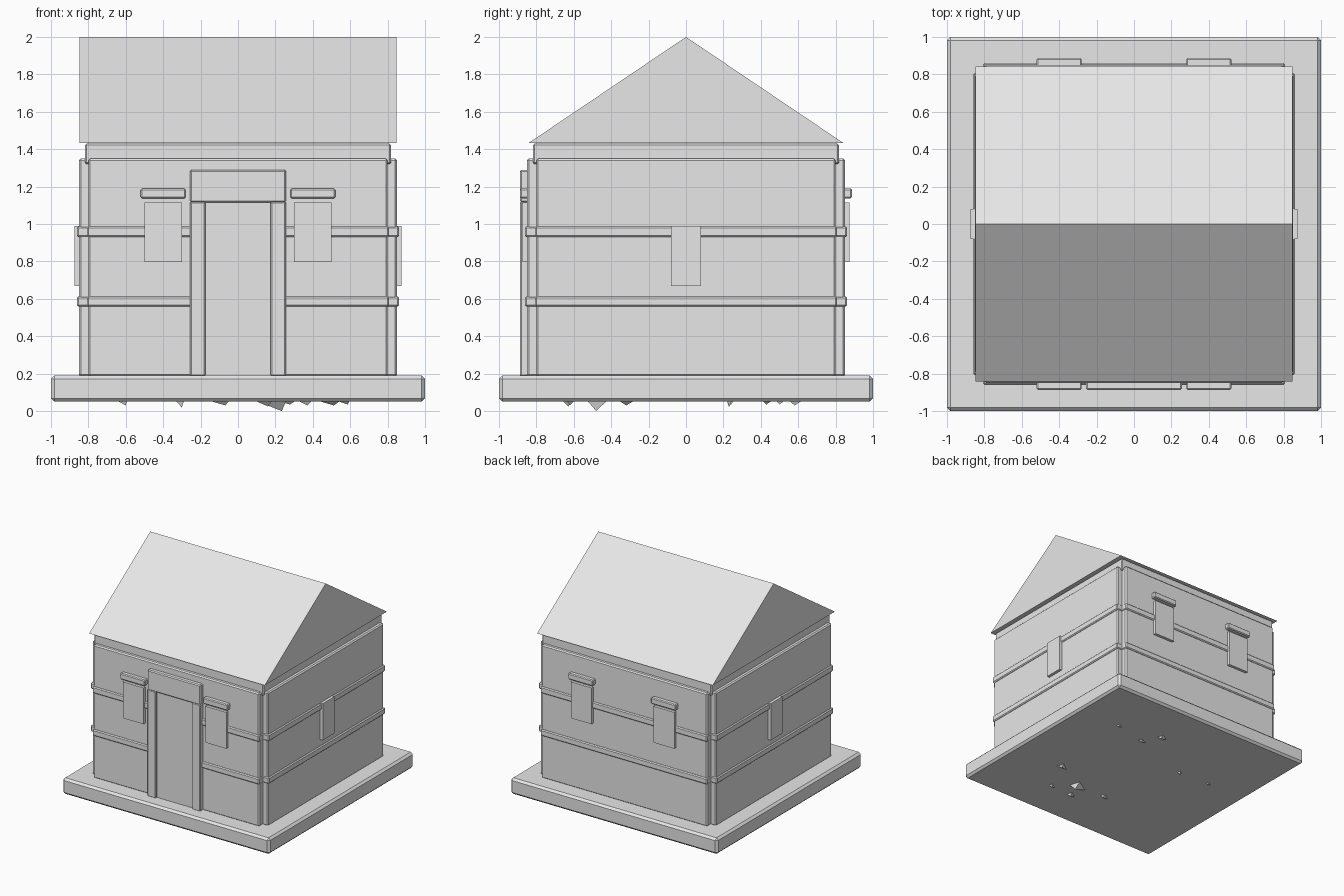
import bpy, bmesh, random
from mathutils import Vector

if "Cube" in bpy.data.objects:
    bpy.data.objects.remove(bpy.data.objects["Cube"])

random.seed(4)
stone = bpy.data.materials.new("light grey")
stone.diffuse_color = (0.8, 0.8, 0.8, 1)
stone.use_nodes = True
stone.node_tree.nodes["Principled BSDF"].inputs["Base Color"].default_value = stone.diffuse_color


def finish(name, bm, bevel=0.0):
    bmesh.ops.recalc_face_normals(bm, faces=bm.faces)
    if bevel:
        bmesh.ops.bevel(bm, geom=bm.edges[:], offset=bevel, segments=1,
                        affect='EDGES', clamp_overlap=True)
    me = bpy.data.meshes.new(name)
    bm.to_mesh(me)
    bm.free()
    me.materials.append(stone)
    ob = bpy.data.objects.new(name, me)
    bpy.context.collection.objects.link(ob)
    return ob


def box(name, x, y, z, bevel=0.0):
    """Box from (min, max) ranges, with optional chamfered edges."""
    bm = bmesh.new()
    bmesh.ops.create_cube(bm, size=1)
    for v in bm.verts:
        v.co = Vector([r[0] if c < 0 else r[1] for c, r in zip(v.co, (x, y, z))])
    return finish(name, bm, bevel)


def span(a, b, s):
    return tuple(sorted((a * s, b * s)))


# Base slab
box("base_slab", (-1, 1), (-1, 1), (0.05, 0.19), 0.018)

# Inner body, visible in the corner grooves, and the top band
box("body_core", (-0.8, 0.8), (-0.8, 0.8), (0.18, 1.4))
box("top_band", (-0.818, 0.818), (-0.818, 0.818), (1.32, 1.43), 0.008)

# Gable roof
bm = bmesh.new()
ends = [[bm.verts.new((x, y, z)) for y, z in ((-0.843, 1.432), (0.843, 1.432), (0, 2.0))]
        for x in (-0.848, 0.848)]
for e in ends:
    bm.faces.new(e)
for i in range(3):
    j = (i + 1) % 3
    bm.faces.new((ends[0][i], ends[0][j], ends[1][j], ends[1][i]))
finish("roof", bm)

for s, fb, lr in ((-1, "front", "left"), (1, "back", "right")):
    # Wall plates on each side, leaving grooved corners
    box(fb + "_wall", (-0.8, 0.8), span(0.79, 0.85, s), (0.185, 1.35), 0.01)
    box(lr + "_wall", span(0.79, 0.85, s), (-0.8, 0.8), (0.185, 1.35), 0.01)
    # Two horizontal bands
    for n, z in (("lower", (0.558, 0.613)), ("upper", (0.93, 0.987))):
        box(f"{fb}_{n}_band", (-0.806, 0.806), span(0.79, 0.861, s), z, 0.008)
        box(f"{lr}_{n}_band", span(0.79, 0.861, s), (-0.806, 0.806), z, 0.008)
    # Side window
    box(lr + "_window", span(0.83, 0.875, s), (-0.08, 0.08), (0.668, 0.988))
    # Front and back windows with lintels
    for t, side in ((-1, "left"), (1, "right")):
        box(f"{fb}_{side}_window", span(0.3, 0.5, t), span(0.83, 0.875, s), (0.798, 1.115))
        box(f"{fb}_{side}_lintel", span(0.28, 0.52, t), span(0.83, 0.887, s),
            (1.137, 1.19), 0.007)

# Door with posts and head beam
box("door", (-0.18, 0.18), (-0.868, -0.83), (0.185, 1.12))
for t, side in ((-1, "left"), (1, "right")):
    box(side + "_door_post", span(0.175, 0.256, t), (-0.887, -0.83), (0.185, 1.12), 0.007)
box("door_head", (-0.256, 0.256), (-0.887, -0.83), (1.115, 1.29), 0.008)

# Rock shards poking out under the slab: x, y, size, tip height
shards = ((0.26, 0.43, .07, .035), (0.16, 0.58, .07, .03), (-0.31, 0.23, .03, .02),
          (-0.62, 0.24, .035, .03), (0.49, -0.32, .08, .03), (0.18, -0.48, .1, 0),
          (-0.1, -0.48, .07, .03), (0.36, -0.62, .05, .03), (0.14, -0.63, .06, .025),
          (0.56, 0.5, .05, .035))
for n, (x, y, r, tip) in enumerate(shards):
    bm = bmesh.new()
    ring = [bm.verts.new((x + dx * r, y + dy * r * random.uniform(0.4, 0.8), 0.06))
            for dx, dy in ((-1, -0.6), (0.8, -0.8), (0.5, 0.9))]
    top = bm.verts.new((x + r * random.uniform(0.2, 0.6), y, tip))
    bm.faces.new(ring)
    for i in range(3):
        bm.faces.new((ring[i], ring[(i + 1) % 3], top))
    finish(f"rock_shard_{n + 1}", bm)
